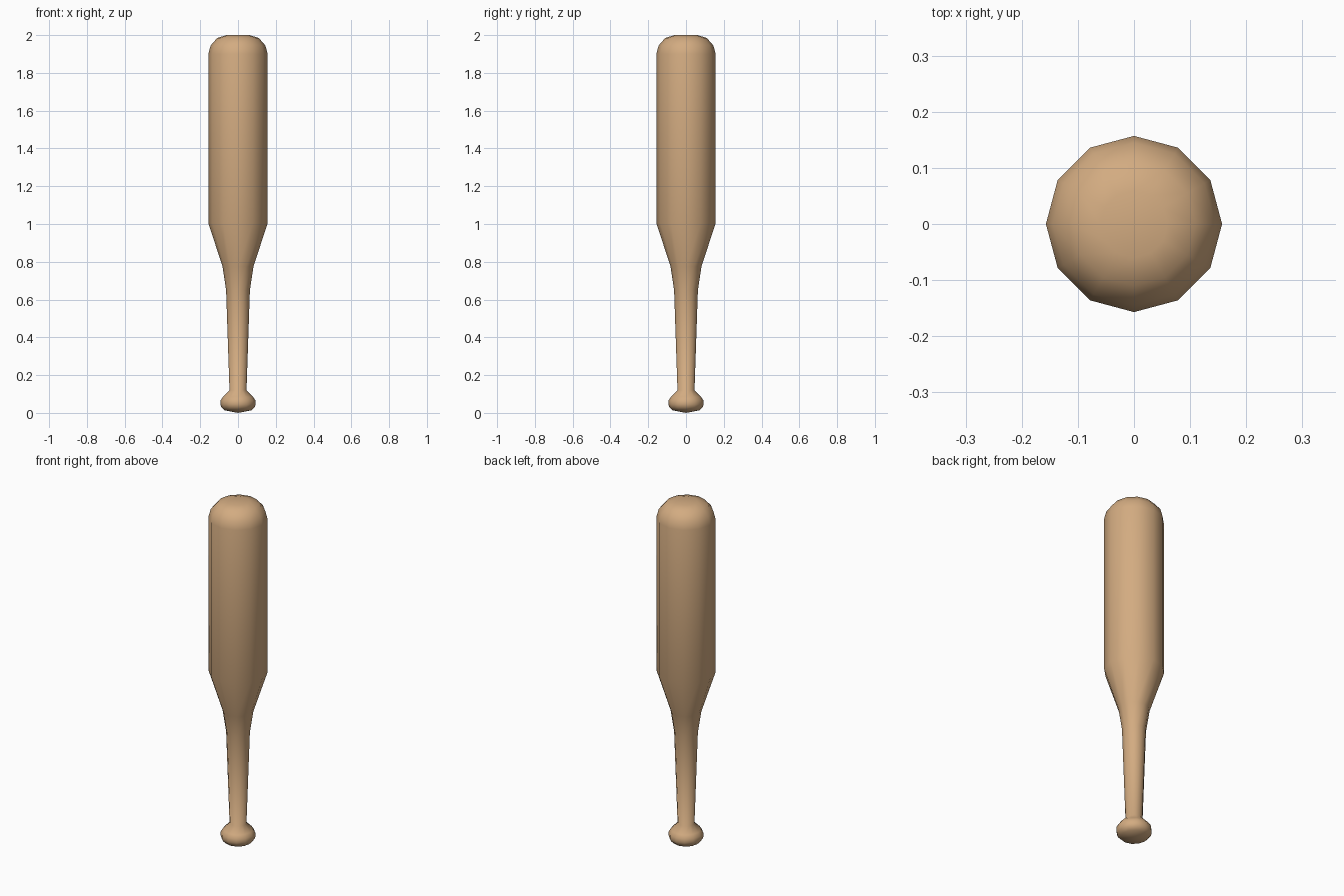
import bpy, bmesh, math

if "Cube" in bpy.data.objects:
    bpy.data.objects.remove(bpy.data.objects["Cube"])

# Bat outline from knob to barrel tip: (radius, height)
PROFILE = [(0.072, 0.014), (0.088, 0.03), (0.093, 0.045), (0.092, 0.066),
           (0.08, 0.085), (0.045, 0.12), (0.063, 0.65), (0.082, 0.775), (0.157, 1.005),
           (0.157, 1.90), (0.145, 1.945), (0.11, 1.985), (0.06, 2.0)]
SIDES = 12

bm = bmesh.new()
rings = []
for r, z in PROFILE:
    rings.append([bm.verts.new((r * math.cos(2 * math.pi * i / SIDES),
                                r * math.sin(2 * math.pi * i / SIDES), z))
                  for i in range(SIDES)])

# Turned body
for low, high in zip(rings, rings[1:]):
    for i in range(SIDES):
        j = (i + 1) % SIDES
        bm.faces.new((low[i], low[j], high[j], high[i]))

# Flat tip and slightly domed knob end
bm.faces.new(rings[-1])
base = bm.verts.new((0, 0, 0))
for i in range(SIDES):
    bm.faces.new((base, rings[0][(i + 1) % SIDES], rings[0][i]))

bmesh.ops.recalc_face_normals(bm, faces=bm.faces)
mesh = bpy.data.meshes.new("bat")
bm.to_mesh(mesh)
bm.free()
bat = bpy.data.objects.new("bat", mesh)
bpy.context.collection.objects.link(bat)

# Pale wood
wood = bpy.data.materials.new("wood")
wood.diffuse_color = (0.65, 0.41, 0.22, 1)
wood.use_nodes = True
wood.node_tree.nodes["Principled BSDF"].inputs["Base Color"].default_value = wood.diffuse_color
mesh.materials.append(wood)

bpy.context.view_layer.objects.active = bat
bat.select_set(True)
bpy.ops.object.shade_smooth_by_angle(angle=math.radians(50))
